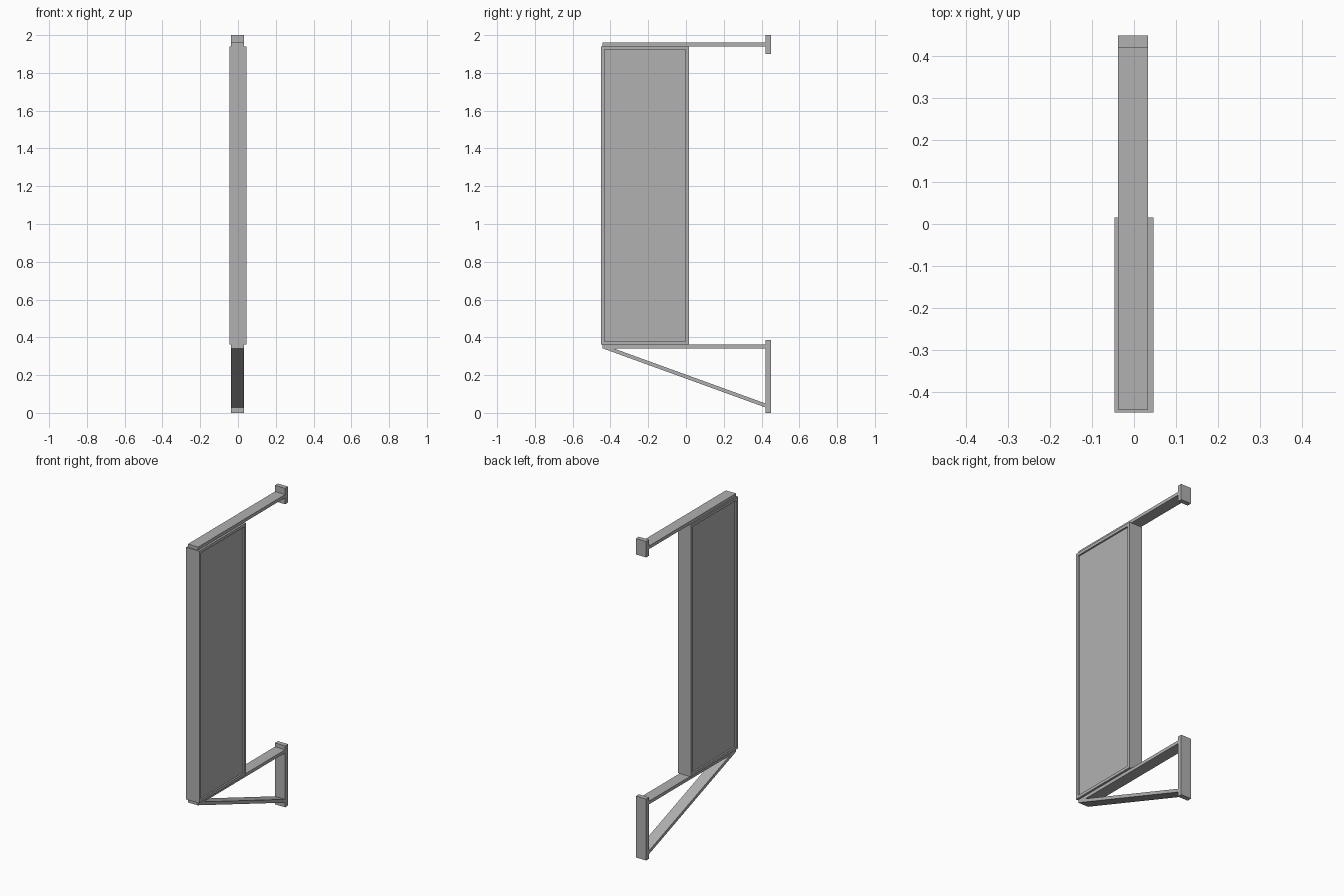
import bpy, bmesh
from mathutils import Vector

if "Cube" in bpy.data.objects:
    bpy.data.objects.remove(bpy.data.objects["Cube"])

# Dark grey painted metal
metal = bpy.data.materials.new("dark_grey_metal")
metal.diffuse_color = (0.44, 0.44, 0.44, 1)
metal.use_nodes = True
metal.node_tree.nodes["Principled BSDF"].inputs["Base Color"].default_value = metal.diffuse_color


def finish(name, bm):
    bmesh.ops.recalc_face_normals(bm, faces=bm.faces)
    mesh = bpy.data.meshes.new(name)
    bm.to_mesh(mesh)
    bm.free()
    mesh.materials.append(metal)
    obj = bpy.data.objects.new(name, mesh)
    bpy.context.collection.objects.link(obj)
    return obj


def prism(bm, profile, x0, x1):
    """Extrude a (y, z) profile along x."""
    face = bm.faces.new([bm.verts.new((x0, y, z)) for y, z in profile])
    ext = bmesh.ops.extrude_face_region(bm, geom=[face])["geom"]
    verts = [v for v in ext if isinstance(v, bmesh.types.BMVert)]
    bmesh.ops.translate(bm, verts=verts, vec=(x1 - x0, 0, 0))


def rect(y0, y1, z0, z1):
    return [(y0, z0), (y1, z0), (y1, z1), (y0, z1)]


def part(name, profile, x0=-0.038, x1=0.033):
    bm = bmesh.new()
    prism(bm, profile, x0, x1)
    return finish(name, bm)


# Sign box with a recessed panel on both broad sides
bm = bmesh.new()
prism(bm, rect(-0.449, 0.016, 0.361, 1.941), -0.046, 0.046)
bmesh.ops.recalc_face_normals(bm, faces=bm.faces)
sides = [f for f in bm.faces if abs(f.normal.x) > 0.9]
bmesh.ops.inset_individual(bm, faces=sides, thickness=0.018, use_even_offset=True)
for f in bmesh.ops.extrude_discrete_faces(bm, faces=sides)["faces"]:
    inward = Vector((-0.01 if f.calc_center_median().x > 0 else 0.01, 0, 0))
    bmesh.ops.translate(bm, verts=f.verts, vec=inward)
finish("sign_panel", bm)

# Horizontal arms above and below the sign
part("upper_arm", rect(-0.442, 0.42, 1.941, 1.961))
part("lower_arm", rect(-0.442, 0.42, 0.341, 0.361))

# Wall plates
part("upper_wall_plate", rect(0.42, 0.449, 1.9, 2.0))
part("lower_wall_plate", rect(0.42, 0.449, 0.0, 0.385))

# Diagonal brace under the lower arm
part("diagonal_brace", [(-0.442, 0.342), (0.42, 0.029), (0.42, 0.05), (-0.385, 0.342)])
